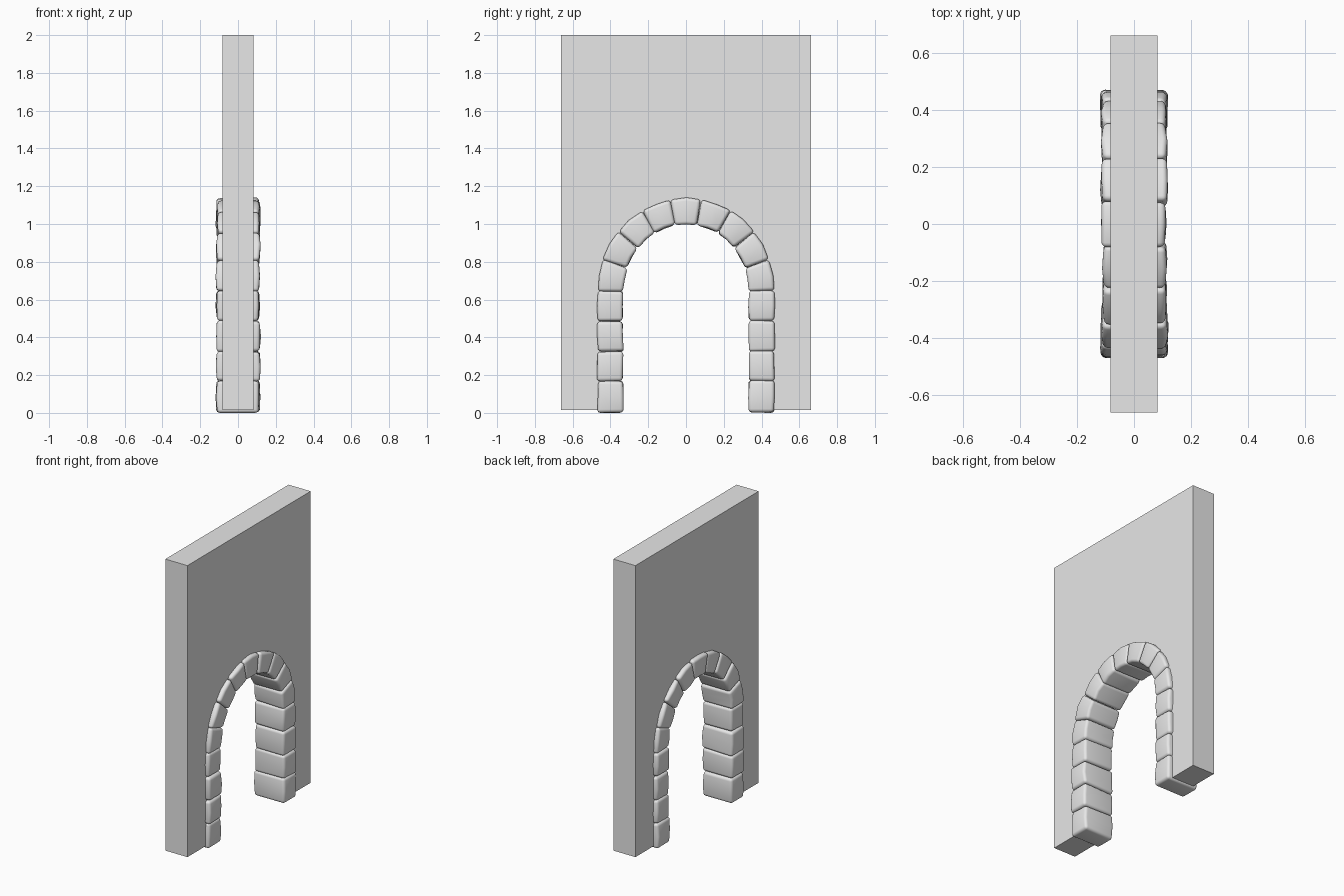
import bpy, bmesh, math, random

random.seed(4)
if "Cube" in bpy.data.objects:
    bpy.data.objects.remove(bpy.data.objects["Cube"])

SPRING = 0.645               # height where the arch begins
INNER = (0.333, 0.355)       # half width and rise of the opening
OUTER = (0.468, 0.492)       # half width and rise of the outer stone edge
MIDDLE = (0.40, 0.42)        # hole in the wall, hidden inside the stones
WALL_X, WALL_Y, WALL_BASE = 0.083, 0.663, 0.015

grey = bpy.data.materials.new("stone grey")
grey.use_nodes = True
grey.diffuse_color = (0.8, 0.8, 0.8, 1)
grey.node_tree.nodes["Principled BSDF"].inputs["Base Color"].default_value = (0.8, 0.8, 0.8, 1)


def add_object(name, bm):
    bmesh.ops.recalc_face_normals(bm, faces=bm.faces)
    mesh = bpy.data.meshes.new(name)
    bm.to_mesh(mesh)
    bm.free()
    mesh.materials.append(grey)
    obj = bpy.data.objects.new(name, mesh)
    bpy.context.collection.objects.link(obj)
    return obj


def on_arch(size, angle):
    return size[0] * math.cos(angle), SPRING + size[1] * math.sin(angle)


def jitter(amount=0.004):
    return random.uniform(-amount, amount)


def add_stone(name, sections):
    """Rounded block through three sections, each an (inner, outer) pair of y, z points."""
    bm = bmesh.new()
    half = 0.111 + jitter(0.003)
    shift = jitter(0.002)
    rings = []
    for i, (inner, outer) in enumerate(sections):
        bulge = 0.004 if i == 1 else 0
        ring = []
        for side, (y, z) in ((-1, inner), (1, inner), (1, outer), (-1, outer)):
            x = side * (half + bulge + jitter(0.003)) + shift
            ring.append(bm.verts.new((x, y + jitter(), max(0, z + jitter()))))
        rings.append(ring)
    for a, b in zip(rings, rings[1:]):
        for k in range(4):
            n = (k + 1) % 4
            bm.faces.new((a[k], a[n], b[n], b[k]))
    bm.faces.new(rings[0])
    bm.faces.new(rings[-1])
    bmesh.ops.recalc_face_normals(bm, faces=bm.faces)
    sharp = [e for e in bm.edges if e.calc_face_angle() > 0.8]
    bmesh.ops.bevel(bm, geom=sharp, offset=0.018, segments=4, profile=0.5,
                    affect='EDGES', clamp_overlap=True)
    for f in bm.faces:
        f.smooth = True
    return add_object(name, bm)


# Wall: slab outline with the arched doorway, pushed through its thickness
bm = bmesh.new()
outline = [(MIDDLE[0], WALL_BASE), (WALL_Y, WALL_BASE), (WALL_Y, 2),
           (-WALL_Y, 2), (-WALL_Y, WALL_BASE), (-MIDDLE[0], WALL_BASE)]
outline += [on_arch(MIDDLE, math.pi * (1 - i / 18)) for i in range(19)]
face = bm.faces.new([bm.verts.new((-WALL_X, y, z)) for y, z in outline])
pushed = bmesh.ops.extrude_face_region(bm, geom=[face])["geom"]
bmesh.ops.translate(bm, vec=(2 * WALL_X, 0, 0),
                    verts=[v for v in pushed if isinstance(v, bmesh.types.BMVert)])
add_object("wall", bm)

# Pillars: four stacked stones on each side of the doorway
joints = [0, 0.17, 0.325, 0.487, SPRING]
for label, side in (("front", -1), ("back", 1)):
    for i, (low, high) in enumerate(zip(joints, joints[1:])):
        heights = (low, (low + high) / 2, high)
        add_stone(f"{label}_pillar_stone_{i + 1}",
                  [((side * INNER[0], z), (side * OUTER[0], z)) for z in heights])

# Arch: nine wedge stones, the fifth being the keystone
step = math.pi / 9
for i in range(9):
    angles = [step * (i + t) for t in (0, 0.5, 1)]
    name = "keystone" if i == 4 else f"arch_stone_{i + 1}"
    add_stone(name, [(on_arch(INNER, a), on_arch(OUTER, a)) for a in angles])
